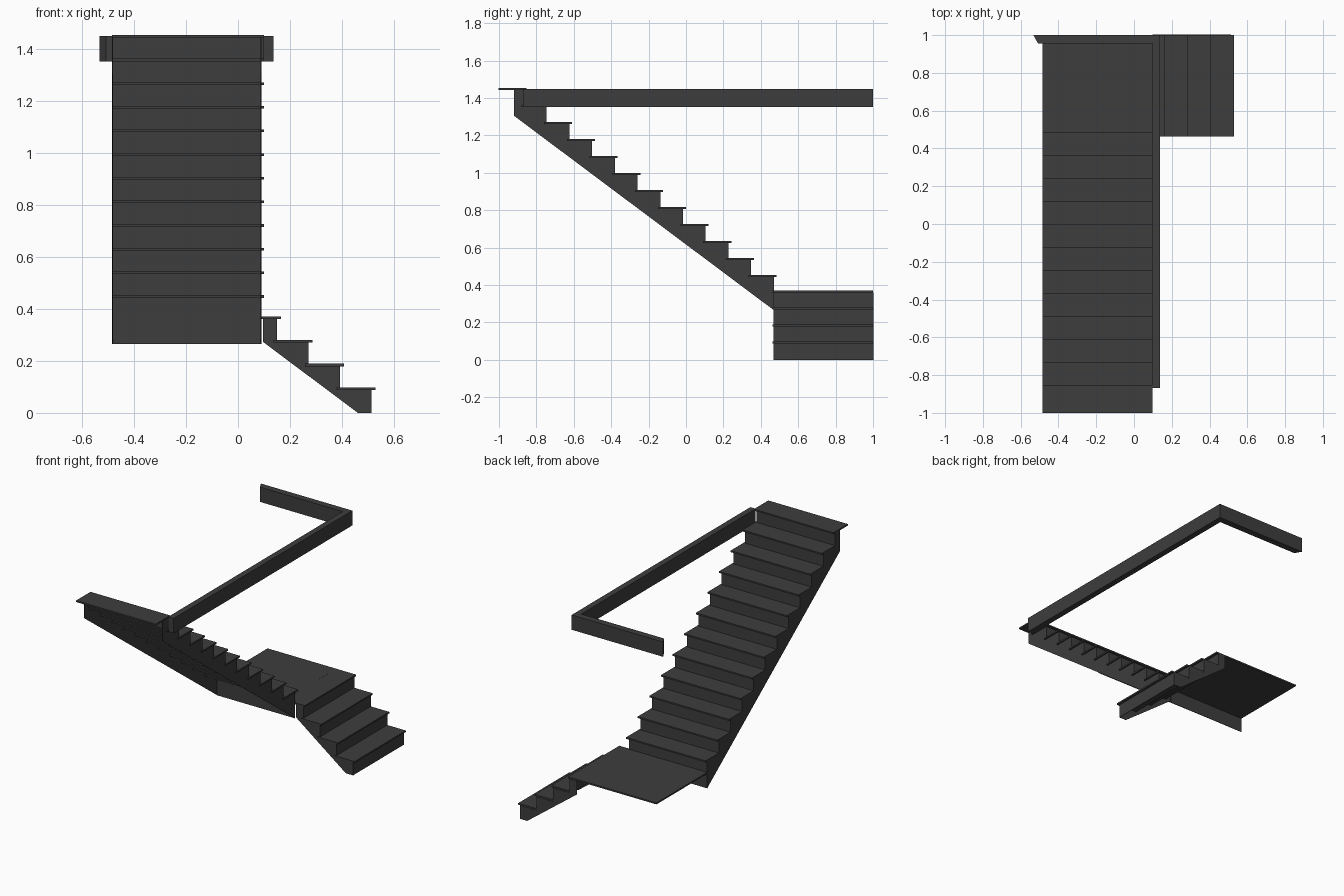
import bpy
import bmesh

cube = bpy.data.objects.get("Cube")
if cube:
    bpy.data.objects.remove(cube, do_unlink=True)

# Single dark grey finish
grey = bpy.data.materials.new("dark_grey")
grey.use_nodes = True
COLOUR = (0.047, 0.047, 0.047, 1)
grey.diffuse_color = COLOUR
grey.node_tree.nodes["Principled BSDF"].inputs["Base Color"].default_value = COLOUR

RISE, RUN = 0.0909, 0.1215
TREAD_T, SHEET = 0.01, 0.003
NOSE, DEPTH = 0.015, 0.15


def prism(name, outline, offset):
    """Extrude a flat 3D outline along an offset vector."""
    bm = bmesh.new()
    face = bm.faces.new([bm.verts.new(p) for p in outline])
    top = bmesh.ops.extrude_face_region(bm, geom=[face])
    moved = [v for v in top["geom"] if isinstance(v, bmesh.types.BMVert)]
    bmesh.ops.translate(bm, verts=moved, vec=offset)
    bmesh.ops.recalc_face_normals(bm, faces=bm.faces)
    mesh = bpy.data.meshes.new(name)
    bm.to_mesh(mesh)
    bm.free()
    mesh.materials.append(grey)
    obj = bpy.data.objects.new(name, mesh)
    bpy.context.collection.objects.link(obj)
    return obj


def flight(name, place, steps, base, side_a, side_b, tread_a, tread_b, drop, end):
    """Open-backed stair flight; place(u, w, z) maps run, width and height."""
    def block(part, u0, u1, w0, w1, z0, z1):
        ring = [place(u, w, z0) for u, w in ((u0, w0), (u1, w0), (u1, w1), (u0, w1))]
        prism(part, ring, (0, 0, z1 - z0))

    slope = RISE / RUN
    foot = max(0, base - drop)
    profile = [(0, foot)]
    for i in range(steps):
        u, top = i * RUN, base + (i + 1) * RISE
        under = top - TREAD_T
        block(f"{name}_tread_{i + 1}", u - NOSE, u - NOSE + DEPTH,
              tread_a, tread_b, under, top)
        low = foot if i == 0 else under - RISE
        block(f"{name}_riser_{i + 1}", u, u + SHEET, side_a, side_b, low, under)
        profile += [(u, under), (min(u + RUN, end), under)]
    # Straight lower edge of the stringer
    profile.append((end, base - drop + end * slope))
    if base < drop:
        profile.append(((drop - base) / slope, 0))

    # Thin sawtooth stringers on both sides
    for side, w, inward in (("inner", side_b, -SHEET), ("wall", side_a, SHEET)):
        start, stop = place(0, w, 0), place(0, w + inward, 0)
        offset = [b - a for a, b in zip(start, stop)]
        prism(f"{name}_{side}_stringer", [place(u, w, z) for u, z in profile], offset)


# Upper flight climbs towards the front
flight("upper", lambda u, w, z: (w, 0.47 - u, z), 12, 0.3616,
       -0.484, 0.09, -0.484, 0.099, 0.0966, 1.39)

# Lower flight climbs sideways up to the landing
flight("lower", lambda u, w, z: (0.514 - u, w, z), 4, 0.0072,
       1.0, 0.472, 1.0, 0.463, 0.047, 0.417)

# Landing slab
prism("landing", [(-0.484, 0.47, 0.361), (0.02, 0.47, 0.361),
                  (0.02, 1, 0.361), (-0.484, 1, 0.361)], (0, 0, TREAD_T))

# Floor edge beam around the stair opening, with a slanted end
edge = [(0.097, -0.868), (0.137, -0.868), (0.137, 1), (-0.533, 1),
        (-0.508, 0.956), (0.097, 0.956)]
prism("opening_edge_beam", [(x, y, 1.351) for x, y in edge], (0, 0, 0.098))
